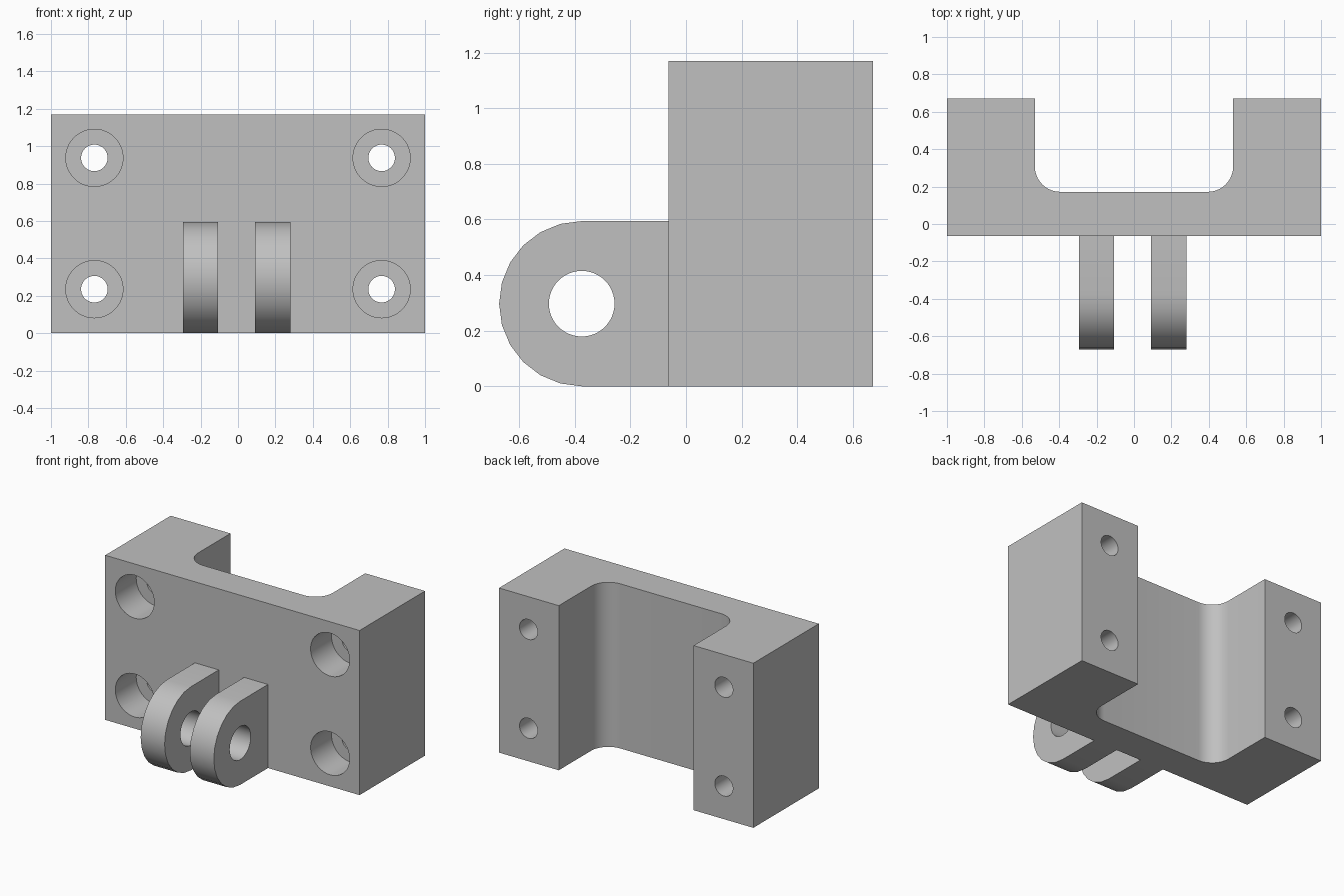
import bpy, bmesh
from math import pi, sin, cos, radians
from mathutils import Matrix, Vector

if "Cube" in bpy.data.objects:
    bpy.data.objects.remove(bpy.data.objects["Cube"], do_unlink=True)

grey = bpy.data.materials.new("machined_grey")
grey.use_nodes = True
colour = (0.53, 0.53, 0.53, 1)
grey.diffuse_color = colour
grey.node_tree.nodes["Principled BSDF"].inputs["Base Color"].default_value = colour

HEIGHT, FRONT, BACK, FLOOR = 1.17, -0.063, 0.672, 0.172


def arc(cx, cy, r, start, end, steps):
    """Points along a circular arc, angles in degrees."""
    angles = [radians(start + (end - start) * i / steps) for i in range(steps + 1)]
    return [(cx + r * cos(a), cy + r * sin(a)) for a in angles]


def make_object(name, bm):
    bmesh.ops.recalc_face_normals(bm, faces=bm.faces)
    mesh = bpy.data.meshes.new(name)
    bm.to_mesh(mesh)
    bm.free()
    mesh.materials.append(grey)
    obj = bpy.data.objects.new(name, mesh)
    bpy.context.collection.objects.link(obj)
    return obj


def extrude_profile(name, points, offset):
    """Closed profile of 3D points swept along offset."""
    bm = bmesh.new()
    face = bm.faces.new([bm.verts.new(p) for p in points])
    result = bmesh.ops.extrude_face_region(bm, geom=[face], use_keep_orig=True)
    moved = [v for v in result["geom"] if isinstance(v, bmesh.types.BMVert)]
    bmesh.ops.translate(bm, verts=moved, vec=offset)
    return make_object(name, bm)


def cut_cylinder(target, centre, radius, length, axis):
    """Drill a round hole centred on a point along the x or y axis."""
    bm = bmesh.new()
    turn = Matrix.Rotation(pi / 2, 4, "Y" if axis == "x" else "X")
    bmesh.ops.create_cone(bm, cap_ends=True, segments=48, radius1=radius,
                          radius2=radius, depth=length,
                          matrix=Matrix.Translation(centre) @ turn)
    cutter = make_object("hole_cutter", bm)
    cutter.hide_render = True
    mod = target.modifiers.new("hole", "BOOLEAN")
    mod.operation, mod.solver, mod.object = "DIFFERENCE", "EXACT", cutter
    select(target)
    bpy.ops.object.modifier_apply(modifier=mod.name)
    bpy.data.objects.remove(cutter, do_unlink=True)


def select(obj):
    bpy.ops.object.select_all(action="DESELECT")
    obj.select_set(True)
    bpy.context.view_layer.objects.active = obj


# Channel-shaped block with filleted inner corners
inner, fillet = 0.53, 0.135
cx, cy = inner - fillet, FLOOR + fillet
outline = [(-1, FRONT), (1, FRONT), (1, BACK), (inner, BACK)]
outline += arc(cx, cy, fillet, 0, -90, 10)
outline += arc(-cx, cy, fillet, -90, -180, 10)
outline += [(-inner, BACK), (-1, BACK)]
block = extrude_profile("mounting_block", [(x, y, 0) for x, y in outline],
                        Vector((0, 0, HEIGHT)))

# Counterbored bolt holes through both legs
for x in (-0.768, 0.768):
    for z in (0.235, 0.937):
        cut_cylinder(block, (x, 0.3, z), 0.071, 2, "y")
        cut_cylinder(block, (x, FRONT, z), 0.153, 0.47, "y")

# Pair of rounded clevis lugs with a pin hole
r, pivot = 0.297, -0.375
lug_outline = [(FRONT, 0), (FRONT, 2 * r)] + arc(pivot, r, r, 90, 270, 12)
lugs = []
for name, x0 in (("right_lug", -0.295), ("left_lug", 0.092)):
    lug = extrude_profile(name, [(x0, y, z) for y, z in lug_outline],
                          Vector((0.188, 0, 0)))
    cut_cylinder(lug, (x0, pivot, r), 0.118, 1, "x")
    lugs.append(lug)

for obj in [block] + lugs:
    select(obj)
    bpy.ops.object.shade_smooth_by_angle(angle=radians(30))
